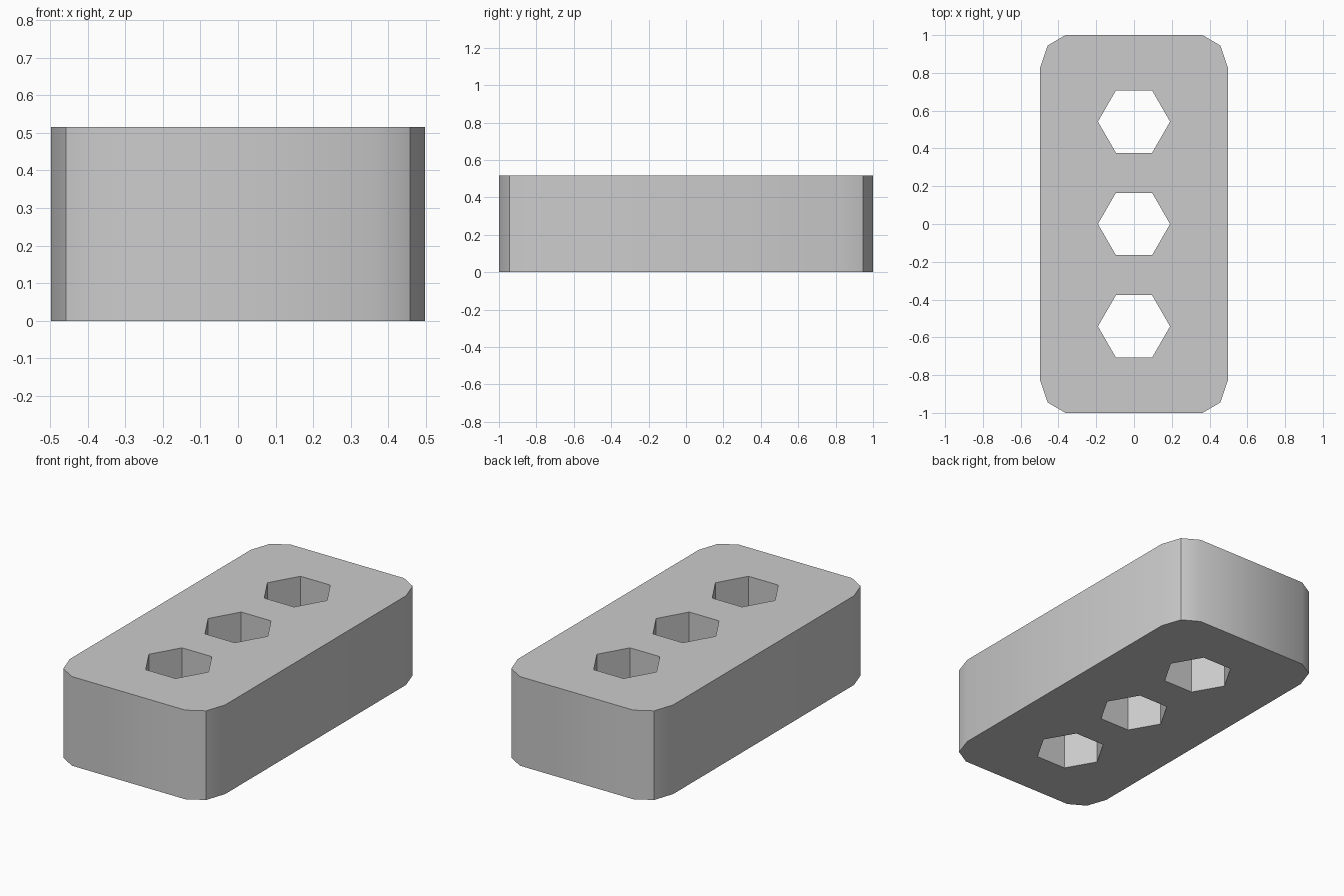
import bpy, bmesh
from math import cos, sin, pi, radians

if "Cube" in bpy.data.objects:
    bpy.data.objects.remove(bpy.data.objects["Cube"])

HEIGHT = 0.516
HOLE_RADIUS = 0.191
HOLE_SPACING = 0.542

# Outline: one rounded corner mirrored to all four
corner = [(0.497, 0.828), (0.457, 0.945), (0.363, 1.0)]
half = corner + [(-x, y) for x, y in reversed(corner)]
outline = half + [(-x, -y) for x, y in half]

# Three hexagonal holes along the length
holes = [[(HOLE_RADIUS * cos(i * pi / 3), cy + HOLE_RADIUS * sin(i * pi / 3))
          for i in range(6)]
         for cy in (-HOLE_SPACING, 0, HOLE_SPACING)]

# Fill the profile between outline and holes, then extrude it upward
bm = bmesh.new()
edges = []
for loop in [outline] + holes:
    verts = [bm.verts.new((x, y, 0)) for x, y in loop]
    edges += [bm.edges.new((verts[i - 1], verts[i])) for i in range(len(verts))]
bmesh.ops.triangle_fill(bm, edges=edges, use_beauty=True)
result = bmesh.ops.extrude_face_region(bm, geom=bm.faces[:], use_keep_orig=True)
top = [g for g in result["geom"] if isinstance(g, bmesh.types.BMVert)]
bmesh.ops.translate(bm, verts=top, vec=(0, 0, HEIGHT))
bmesh.ops.recalc_face_normals(bm, faces=bm.faces[:])

mesh = bpy.data.meshes.new("brick")
bm.to_mesh(mesh)
bm.free()
brick = bpy.data.objects.new("brick", mesh)
bpy.context.collection.objects.link(brick)

# Soft corners, sharp rims and hole edges
bpy.context.view_layer.objects.active = brick
brick.select_set(True)
bpy.ops.object.shade_smooth_by_angle(angle=radians(35))
